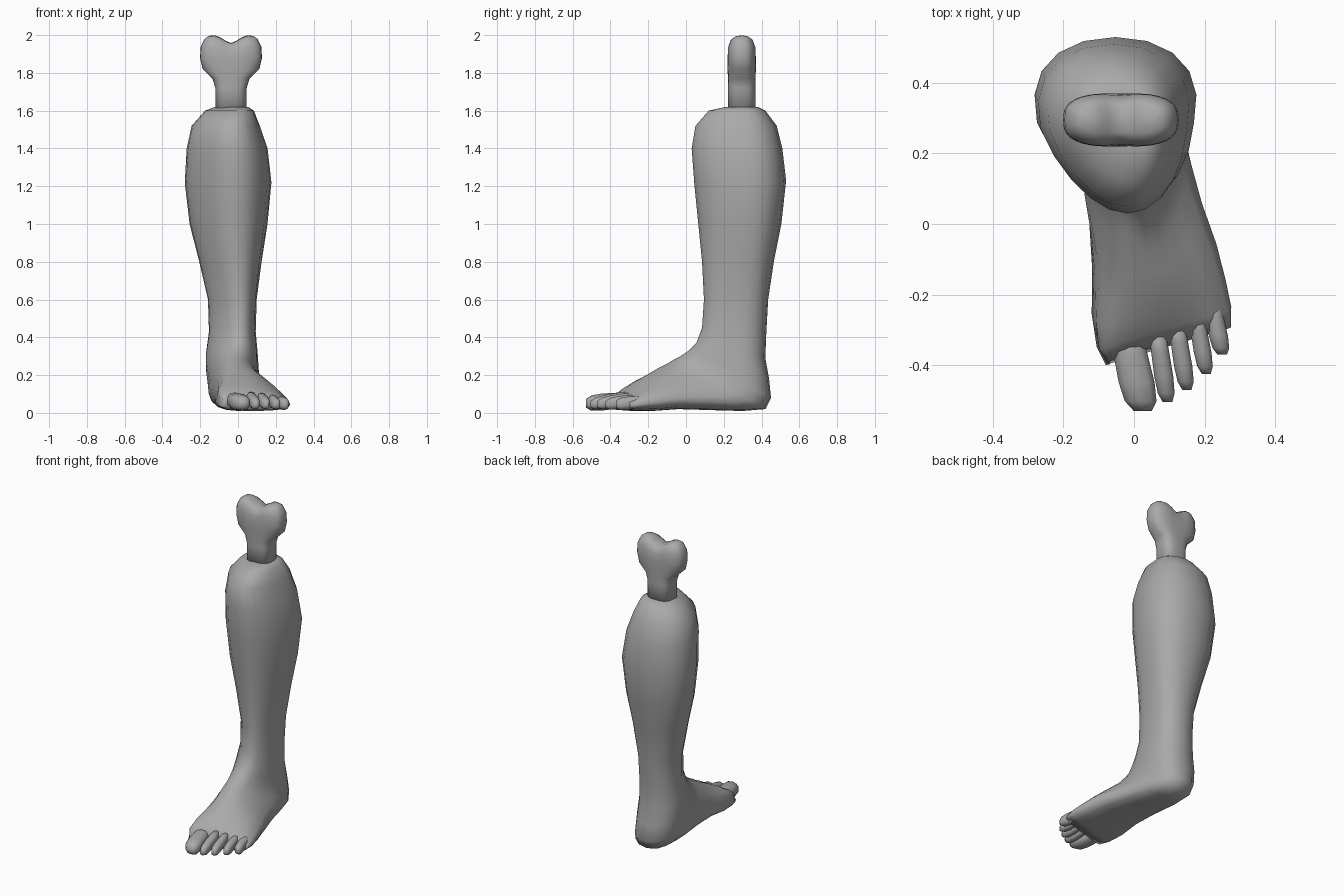
import bpy
import bmesh
from math import sin, cos, pi, exp
from mathutils import Vector

if "Cube" in bpy.data.objects:
    bpy.data.objects.remove(bpy.data.objects["Cube"])

# One plain grey for everything
grey = bpy.data.materials.new("plain grey")
grey.use_nodes = True
colour = (0.4, 0.4, 0.4, 1)
grey.diffuse_color = colour
grey.node_tree.nodes["Principled BSDF"].inputs["Base Color"].default_value = colour


def power(value, exponent):
    """Signed power, used for squared-off ellipses."""
    return abs(value) ** exponent * (1 if value >= 0 else -1)


def outline(sides, squareness):
    """Unit rounded outline as (across, along) pairs."""
    for step in range(sides):
        angle = 2 * pi * step / sides
        yield (power(sin(angle), 2 / squareness),
               power(cos(angle), 2 / squareness))


def loft(name, rings):
    """Skin a list of equal rings and close both ends."""
    bm = bmesh.new()
    rows = [[bm.verts.new(point) for point in ring] for ring in rings]
    for lower, upper in zip(rows, rows[1:]):
        for i in range(len(lower)):
            j = (i + 1) % len(lower)
            bm.faces.new((lower[i], lower[j], upper[j], upper[i]))
    bm.faces.new(rows[0])
    bm.faces.new(rows[-1])
    bmesh.ops.remove_doubles(bm, verts=bm.verts, dist=0.0005)
    bmesh.ops.recalc_face_normals(bm, faces=bm.faces)
    mesh = bpy.data.meshes.new(name)
    bm.to_mesh(mesh)
    bm.free()
    mesh.materials.append(grey)
    for face in mesh.polygons:
        face.use_smooth = True
    part = bpy.data.objects.new(name, mesh)
    bpy.context.collection.objects.link(part)
    return part


# Leg and foot: rings tilt from level at the knee to upright at the toes.
# Each row: front y, front z, back y, back z, right x, left x
sections = [
    (.21, 1.62, .38, 1.62, -.12, .05),
    (.12, 1.6, .42, 1.6, -.17, .08),
    (.05, 1.52, .48, 1.52, -.24, .11),
    (.03, 1.4, .51, 1.4, -.265, .15),
    (.045, 1.2, .53, 1.23, -.275, .17),
    (.065, 1, .505, 1, -.25, .15),
    (.085, .8, .465, .8, -.2, .12),
    (.095, .6, .435, .6, -.155, .095),
    (.085, .45, .425, .42, -.15, .09),
    (.055, .37, .42, .29, -.165, .1),
    (.015, .33, .44, .18, -.165, .105),
    (-.03, .3, .45, .08, -.155, .11),
    (-.06, .285, .42, .02, -.15, .125),
    (-.1, .26, .3, .01, -.14, .15),
    (-.15, .235, .12, .015, -.12, .185),
    (-.21, .2, -.04, .02, -.11, .225),
    (-.27, .165, -.18, .01, -.11, .25),
    (-.32, .13, -.28, .01, -.095, .265),
    (-.35, .095, -.345, .015, -.07, .265),
]


def leg_ring(front_y, front_z, back_y, back_z, right, left):
    foot = min(max((0.35 - front_z) / 0.22, 0), 1)
    skew = 0.04 - 0.11 * foot
    middle, half = (right + left) / 2, (left - right) / 2
    ring = []
    for across, along in outline(20, 2.1 + 0.5 * foot):
        x = half * across * (1 - 0.25 * along)
        t = (1 + along) / 2
        y = back_y + (front_y - back_y) * t + 0.3 * foot * x
        z = back_z + (front_z - back_z) * t
        ring.append((middle + x + skew * max(along, 0), y, z))
    return ring


loft("leg_and_foot", [leg_ring(*row) for row in sections])


# Toes: tapered rounded tubes with blunt tips
def toe(name, base, tip, width, height):
    base, tip = Vector(base), Vector(tip)
    rings = []
    for t, size in ((0, .85), (.3, .95), (.65, 1), (.88, .88), (1, .5)):
        centre = base.lerp(tip, t)
        rings.append([(centre.x + width * size * a, centre.y,
                       centre.z + height * size * b)
                      for a, b in outline(10, 2.5)])
    loft(name, rings)


toe("big_toe", (-.025, -.3, .07), (.025, -.53, .05), .053, .045)
toe("second_toe", (.065, -.3, .085), (.095, -.505, .045), .028, .035)
toe("third_toe", (.12, -.28, .08), (.15, -.47, .045), .027, .034)
toe("fourth_toe", (.175, -.25, .07), (.205, -.425, .045), .026, .034)
toe("little_toe", (.22, -.22, .06), (.25, -.37, .045), .028, .035)

# Bone: squared shaft flaring into two knuckles with a notch between
bone_rows = [(1.56, .082, .073), (1.72, .083, .073), (1.77, .098, .073),
             (1.82, .15, .075), (1.88, .164, .077), (1.94, .16, .076),
             (1.98, .14, .062), (1.995, .12, .04), (2, .1, 0)]


def bone_ring(z, width, depth):
    ring = []
    for across, along in outline(32, 2.8):
        x = width * across
        valley = exp(-(x / 0.05) ** 2) * max(z - 1.84, 0) / 0.16
        waist = 1 - 0.15 * valley
        ring.append((x - 0.037, 0.295 + depth * along * waist,
                     z - 0.042 * valley))
    return ring


loft("bone", [bone_ring(*row) for row in bone_rows])
